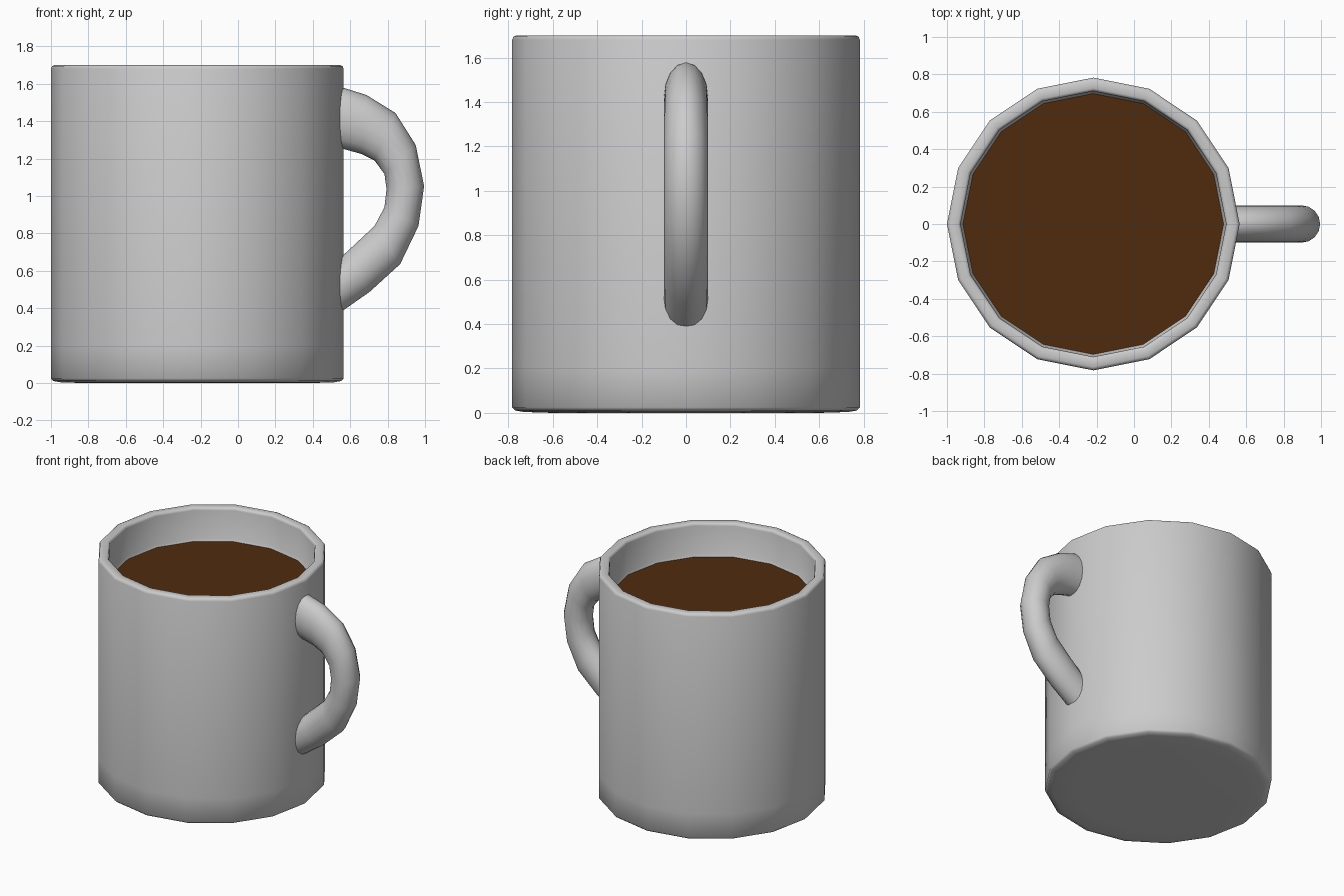
import bpy, bmesh
from math import cos, sin, tau, radians
from mathutils import Vector

if "Cube" in bpy.data.objects:
    bpy.data.objects.remove(bpy.data.objects["Cube"])

CX = -0.2175   # mug axis
SIDES = 16


def finish(name, rings, angle=60):
    """Skin a list of closed rings, cap both ends and shade smooth."""
    bm = bmesh.new()
    loops = [[bm.verts.new(p) for p in ring] for ring in rings]
    n = len(loops[0])
    for a, b in zip(loops, loops[1:]):
        for i in range(n):
            j = (i + 1) % n
            bm.faces.new((a[i], a[j], b[j], b[i]))
    bm.faces.new(loops[0][::-1])
    bm.faces.new(loops[-1])
    bmesh.ops.recalc_face_normals(bm, faces=bm.faces)
    mesh = bpy.data.meshes.new(name)
    bm.to_mesh(mesh)
    bm.free()
    obj = bpy.data.objects.new(name, mesh)
    bpy.context.collection.objects.link(obj)
    bpy.ops.object.select_all(action='DESELECT')
    obj.select_set(True)
    bpy.context.view_layer.objects.active = obj
    bpy.ops.object.shade_smooth_by_angle(angle=radians(angle))
    return obj


def lathe(name, profile):
    """Turn (radius, z) points around the mug axis."""
    return finish(name, [[(CX + r * cos(tau * i / SIDES), r * sin(tau * i / SIDES), z)
                          for i in range(SIDES)] for r, z in profile])


# Mug body: base, outer wall, rounded rim, inner wall, inner floor
lathe("mug_body", [
    (0.60, 0.0), (0.73, 0.004), (0.77, 0.011), (0.7825, 0.025), (0.7825, 0.20),
    (0.7825, 1.68), (0.777, 1.694), (0.765, 1.70),
    (0.725, 1.70), (0.714, 1.694), (0.71, 1.68),
    (0.708, 1.47), (0.697, 1.452), (0.69, 1.43), (0.69, 0.14), (0.64, 0.09)])

# Coffee: thin disc inside the mug
coffee = lathe("coffee", [(0.697, 1.42), (0.697, 1.453)])
mat = bpy.data.materials.new("coffee_brown")
mat.diffuse_color = (0.08, 0.024, 0.004, 1)
mat.use_nodes = True
mat.node_tree.nodes["Principled BSDF"].inputs["Base Color"].default_value = mat.diffuse_color
coffee.data.materials.append(mat)

# Handle: oval sections spanning outer and inner edge points (x, z)
outer = [(0.50, 1.58), (0.57, 1.577), (0.687, 1.54), (0.842, 1.444), (0.95, 1.273),
         (0.995, 1.053), (0.965, 0.84), (0.867, 0.636), (0.703, 0.487), (0.50, 0.345)]
inner = [(0.50, 1.26), (0.57, 1.25), (0.66, 1.225), (0.73, 1.19), (0.783, 1.118),
         (0.794, 1.037), (0.783, 0.94), (0.73, 0.84), (0.58, 0.70), (0.50, 0.63)]
rings = []
for o, i in zip(outer, inner):
    o, i = Vector((o[0], 0, o[1])), Vector((i[0], 0, i[1]))
    mid, half = (o + i) / 2, (o - i) / 2
    rings.append([mid + half * cos(tau * k / 16) + Vector((0, 0.1 * sin(tau * k / 16), 0))
                  for k in range(16)])
finish("handle", rings)
